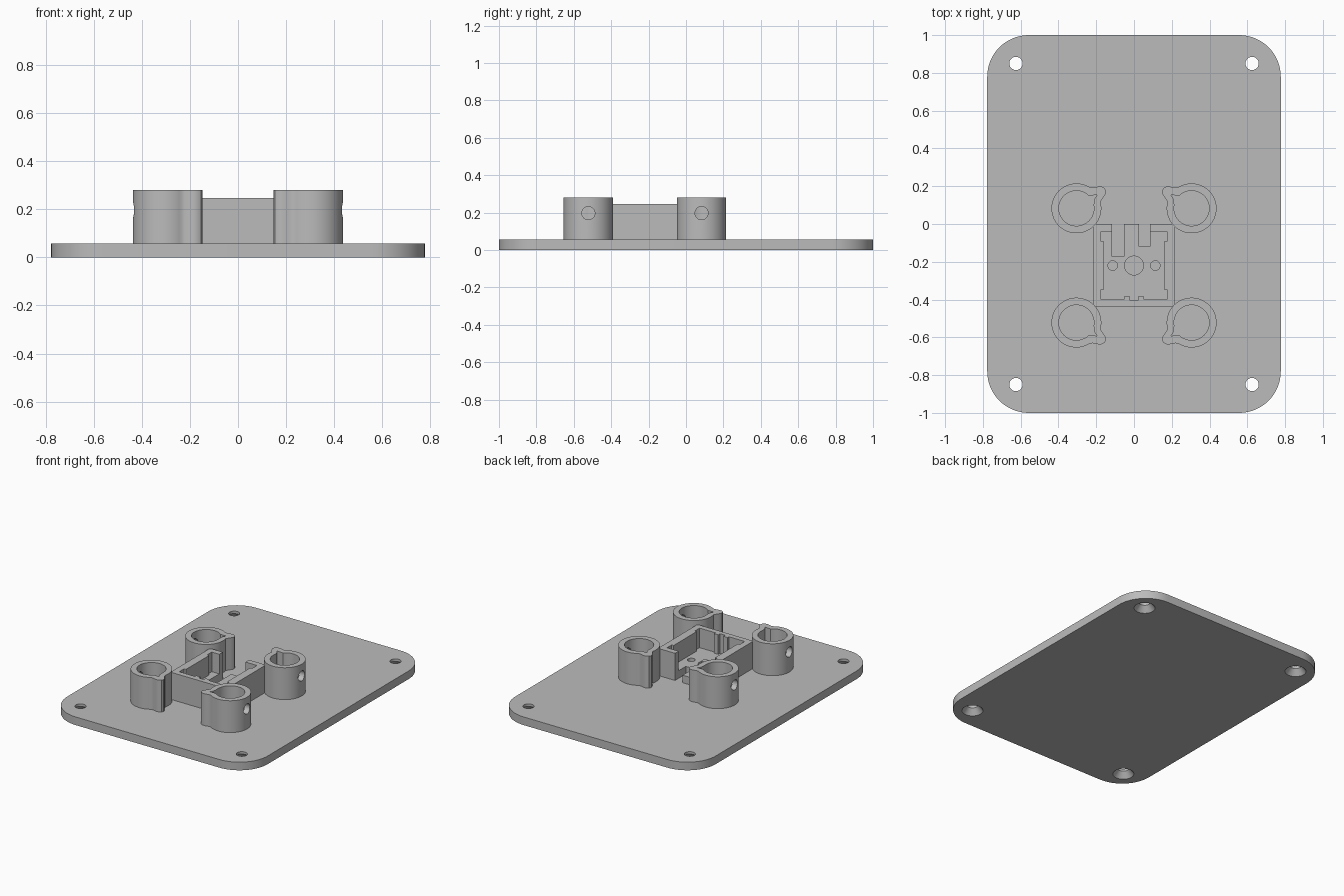
import bpy, bmesh, math
from mathutils import Matrix

if "Cube" in bpy.data.objects:
    bpy.data.objects.remove(bpy.data.objects["Cube"], do_unlink=True)

grey = bpy.data.materials.new("light grey plastic")
grey.use_nodes = True
grey.diffuse_color = (0.5, 0.5, 0.5, 1)
grey.node_tree.nodes["Principled BSDF"].inputs["Base Color"].default_value = (0.5, 0.5, 0.5, 1)

PLATE = 0.057
POST_TOP = 0.28


def arc(r, a0, a1, n, cx=0, cy=0):
    angles = [math.radians(a0 + (a1 - a0) * i / n) for i in range(n + 1)]
    return [(cx + r * math.cos(a), cy + r * math.sin(a)) for a in angles]


def finish(bm, name):
    bmesh.ops.recalc_face_normals(bm, faces=bm.faces)
    mesh = bpy.data.meshes.new(name)
    bm.to_mesh(mesh)
    bm.free()
    ob = bpy.data.objects.new(name, mesh)
    bpy.context.collection.objects.link(ob)
    mesh.materials.append(grey)
    return ob


def prism(name, pts, z0, z1):
    bm = bmesh.new()
    face = bm.faces.new([bm.verts.new((x, y, z0)) for x, y in pts])
    top = bmesh.ops.extrude_face_region(bm, geom=[face])["geom"]
    verts = [v for v in top if isinstance(v, bmesh.types.BMVert)]
    bmesh.ops.translate(bm, verts=verts, vec=(0, 0, z1 - z0))
    return finish(bm, name)


def box(name, x0, x1, y0, y1, z0, z1):
    return prism(name, [(x0, y0), (x1, y0), (x1, y1), (x0, y1)], z0, z1)


def cone(name, r0, r1, length, matrix):
    bm = bmesh.new()
    bmesh.ops.create_cone(bm, cap_ends=True, segments=40, radius1=r0, radius2=r1,
                          depth=length, matrix=matrix)
    return finish(bm, name)


def cut(target, cutter):
    mod = target.modifiers.new("cut", 'BOOLEAN')
    mod.operation, mod.solver, mod.object = 'DIFFERENCE', 'EXACT', cutter
    bpy.context.view_layer.objects.active = target
    bpy.ops.object.modifier_apply(modifier=mod.name)
    bpy.data.objects.remove(cutter, do_unlink=True)


# Base plate with rounded corners and countersunk screw holes
R = 0.22
outline = []
for i, (sx, sy) in enumerate([(1, 1), (-1, 1), (-1, -1), (1, -1)]):
    outline += arc(R, 90 * i, 90 * i + 90, 16, sx * (0.777 - R), sy * (1 - R))
plate = prism("base_plate", outline, 0, PLATE)
for x in (-0.625, 0.625):
    for y in (-0.85, 0.85):
        cut(plate, cone("screw_hole", 0.035, 0.035, 0.3, Matrix.Translation((x, y, 0))))
        cut(plate, cone("countersink", 0.075, 0.035, 0.05, Matrix.Translation((x, y, 0.015))))
parts = [plate]

# Hollow posts, each with a rounded ear and a cross hole in the outer wall
outer = arc(0.132, 57, 375, 56) + [(0.136, 0.048), (0.146, 0.062), (0.154, 0.076),
        (0.157, 0.09), (0.151, 0.105), (0.137, 0.114), (0.12, 0.116), (0.1, 0.112), (0.085, 0.109)]
inner = arc(0.093, 47, 370, 56) + [(0.093, 0.04), (0.098, 0.055), (0.109, 0.07)]
for sx, side in ((-1, "right"), (1, "left")):
    for sy, end, cy in ((-1, "front", -0.522), (1, "back", 0.083)):
        cx = sx * 0.305

        def place(pts):
            return [(cx - sx * x, cy + sy * y) for x, y in pts]

        post = prism(f"{end}_{side}_post", place(outer), PLATE - 0.004, POST_TOP)
        cut(post, prism("bore", place(inner), PLATE, 0.4))
        cross = Matrix.Translation((cx + sx * 0.11, cy, 0.197)) @ Matrix.Rotation(math.pi / 2, 4, 'Y')
        cut(post, cone("cross_hole", 0.035, 0.035, 0.1, cross))
        parts.append(post)

# Switch socket: block with a notched pocket, open at the back
FLOOR = 0.11
socket = box("switch_socket", -0.217, 0.217, -0.437, 0, PLATE - 0.004, 0.247)
half = [(0.02, -0.405), (0.02, -0.385), (0.053, -0.385), (0.053, -0.4), (0.175, -0.4),
        (0.175, -0.347), (0.16, -0.347), (0.16, -0.092), (0.175, -0.092), (0.175, -0.04)]
pocket = half + [(-x, y) for x, y in reversed(half)]
cut(socket, prism("pocket", pocket, FLOOR, 0.4))
cut(socket, box("back_opening", -0.117, 0.085, -0.1, 0.05, FLOOR, 0.4))

# Pin channels and locating holes in the socket floor
cut(socket, box("long_channel", -0.117, -0.053, -0.172, 0.05, PLATE, 0.2))
cut(socket, box("short_channel", 0.026, 0.085, -0.12, 0.05, PLATE, 0.2))
for x, r in ((-0.113, 0.025), (0, 0.05), (0.113, 0.025)):
    cut(socket, cone("locating_hole", r, r, 0.2, Matrix.Translation((x, -0.22, PLATE + 0.1))))
parts.append(socket)

# Smooth round walls, keep edges sharp
for ob in parts:
    bpy.ops.object.select_all(action='DESELECT')
    ob.select_set(True)
    bpy.context.view_layer.objects.active = ob
    bpy.ops.object.shade_smooth_by_angle(angle=math.radians(30))
